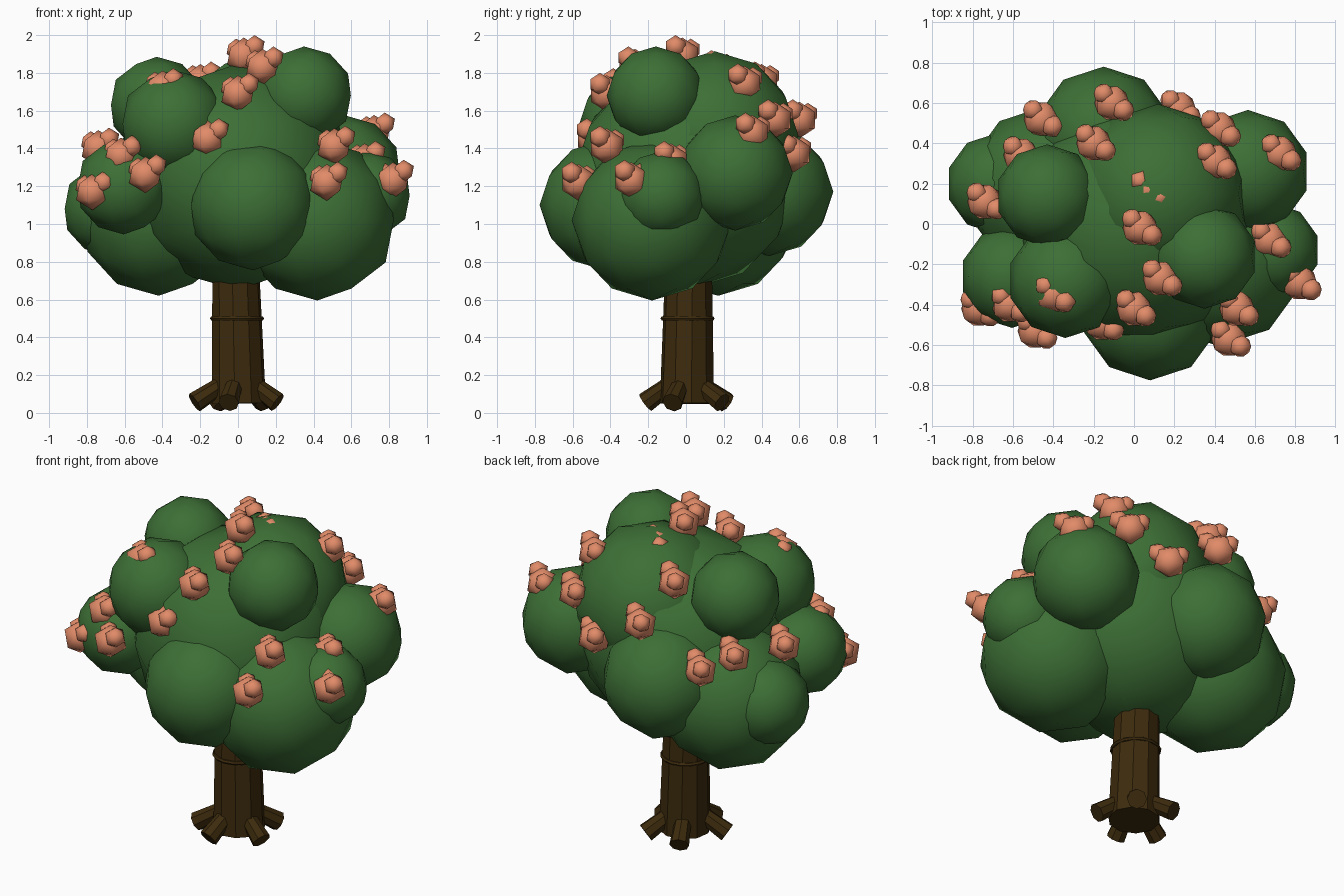
import bpy, math
from mathutils import Vector


def material(name, rgb):
    m = bpy.data.materials.new(name)
    m.diffuse_color = (*rgb, 1)
    return m


LEAF = material("leaf green", (0.046, 0.158, 0.036))
BLOSSOM = material("blossom coral", (0.76, 0.26, 0.14))
BARK = material("bark brown", (0.046, 0.024, 0.004))


def finish(name, mat, angle):
    ob = bpy.context.object
    ob.name = name
    ob.data.materials.append(mat)
    bpy.ops.object.shade_smooth_by_angle(angle=math.radians(angle))
    return ob


def ball(name, p, r, sub, mat):
    bpy.ops.mesh.primitive_ico_sphere_add(subdivisions=sub, radius=r, location=p)
    return finish(name, mat, 60)


def limb(name, a, b, ra, rb, sides):
    a, b = Vector(a), Vector(b)
    d = b - a
    bpy.ops.mesh.primitive_cone_add(vertices=sides, radius1=ra, radius2=rb,
                                    depth=d.length, location=(a + b) / 2)
    bpy.context.object.rotation_euler = d.to_track_quat('Z', 'Y').to_euler()
    return finish(name, BARK, 20)


# trunk and its ring
limb("trunk", (0.005, 0.005, 0.05), (-0.015, 0.015, 0.9), 0.145, 0.122, 10)
bpy.ops.mesh.primitive_torus_add(major_radius=0.131, minor_radius=0.012, location=(-0.005, 0.008, 0.5),
                                 major_segments=16, minor_segments=6)
finish("trunk_ring", BARK, 35)

# five roots spread round the base: direction in degrees, reach
for deg, reach in [(54, 0.235), (116, 0.24), (197, 0.24), (257, 0.22), (341, 0.22)]:
    t = math.radians(deg)
    c, s = math.cos(t), math.sin(t)
    limb("root", (0.08 * c, 0.08 * s, 0.155), (reach * c, reach * s, 0.055), 0.045, 0.055, 8)

# foliage lumps: x, y, z, radius
LUMPS = [
    (0, 0, 1.25, 0.60),
    (0.12, 0.15, 1.47, 0.445),
    (0.08, -0.43, 1.10, 0.345),
    (0.42, -0.18, 1.02, 0.425),
    (-0.42, 0.17, 1.04, 0.42),
    (-0.68, 0.20, 1.08, 0.25),
    (-0.605, -0.26, 1.20, 0.255),
    (-0.15, 0.44, 1.17, 0.34),
    (0.565, 0.26, 1.27, 0.305),
    (0.685, -0.13, 1.15, 0.235),
    (0.35, -0.16, 1.68, 0.26),
    (-0.43, 0.14, 1.63, 0.255),
    (-0.34, -0.28, 1.53, 0.285),
]
for x, y, z, r in LUMPS:
    ball("foliage_lump", (x, y, z), r, 2, LEAF)

# blossom clusters: one large bud with two small ones
CLUSTERS = [
    (-0.11, 0.60, 1.55), (-0.46, 0.52, 1.33), (-0.20, 0.40, 1.75), (-0.56, 0.34, 1.37),
    (-0.74, 0.11, 1.40), (0.22, 0.57, 1.37), (0.42, 0.47, 1.55), (0.40, 0.31, 1.74),
    (0.72, 0.35, 1.48), (0.03, -0.02, 1.89), (0.13, -0.27, 1.83), (0.0, -0.42, 1.69),
    (-0.40, -0.35, 1.715), (-0.62, -0.40, 1.36), (-0.77, -0.42, 1.17), (-0.49, -0.53, 1.26),
    (-0.16, -0.49, 1.45), (0.51, -0.42, 1.41), (0.47, -0.57, 1.22), (0.67, -0.08, 1.33),
    (0.82, -0.29, 1.23), (0.07, 0.17, 1.81),
]
BUDS = [((0, 0, 0), 0.097), ((0.057, -0.035, 0.05), 0.06), ((-0.04, 0.045, 0.035), 0.056)]
for p in CLUSTERS:
    for off, r in BUDS:
        ball("blossom_bud", Vector(p) + Vector(off), r, 1, BLOSSOM)
